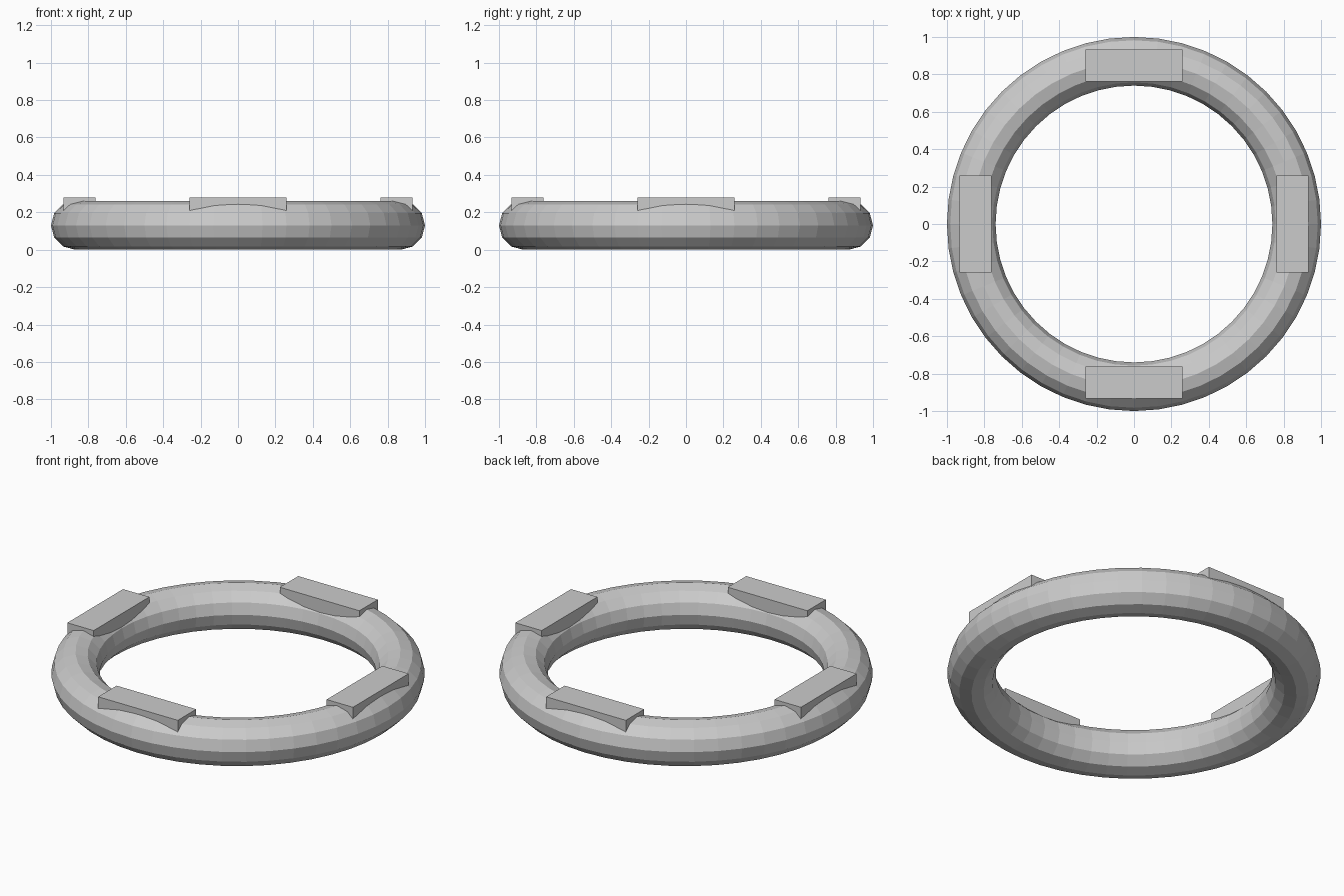
import bpy
from math import radians, sin, cos

if "Cube" in bpy.data.objects:
    bpy.data.objects.remove(bpy.data.objects["Cube"])

MINOR = 0.13
MAJOR = 0.87

# Faceted ring lying flat on the ground
bpy.ops.mesh.primitive_torus_add(
    major_segments=48, minor_segments=12,
    major_radius=MAJOR, minor_radius=MINOR, location=(0, 0, MINOR))
ring = bpy.context.object
ring.name = "ring"
bpy.ops.object.shade_flat()

# Four flat pads sunk into the top of the ring
PAD_RADIUS, PAD_SIZE, PAD_TOP = 0.847, (0.172, 0.52, 0.09), 0.278
for i, side in enumerate(("right", "back", "left", "front")):
    a = radians(90 * i)
    bpy.ops.mesh.primitive_cube_add(
        size=1, rotation=(0, 0, a),
        location=(PAD_RADIUS * cos(a), PAD_RADIUS * sin(a), PAD_TOP - PAD_SIZE[2] / 2))
    pad = bpy.context.object
    pad.name = "pad_" + side
    pad.scale = PAD_SIZE
